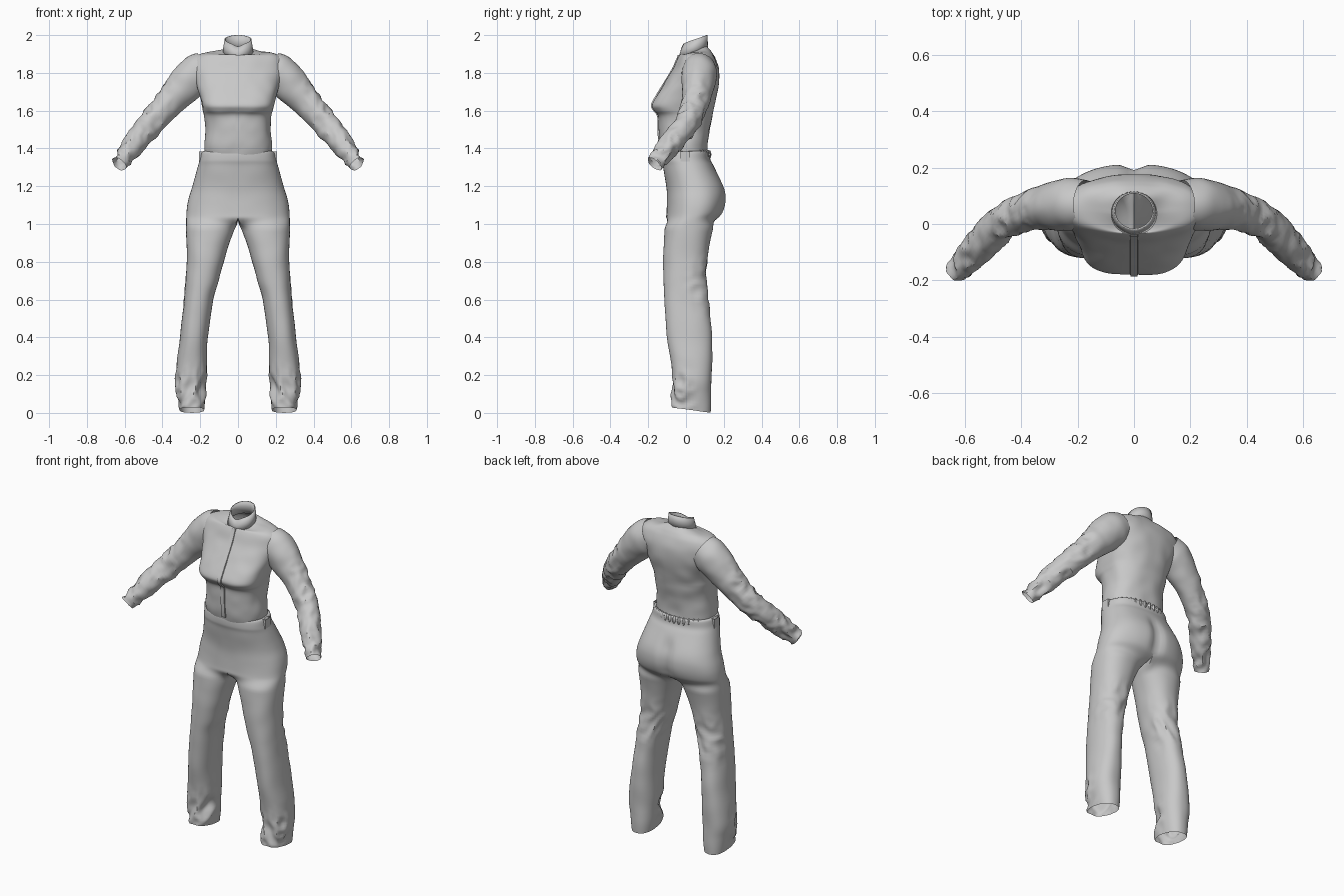
import bpy
import bmesh
import math
from mathutils import Vector, noise

cube = bpy.data.objects.get("Cube")
if cube:
    bpy.data.objects.remove(cube, do_unlink=True)

cloth = bpy.data.materials.new("grey_cloth")
cloth.use_nodes = True
GREY = (0.58, 0.58, 0.58, 1)
cloth.diffuse_color = GREY
cloth.node_tree.nodes["Principled BSDF"].inputs["Base Color"].default_value = GREY


def resample(rows, steps):
    """Smooth (Catmull-Rom) subdivision of key rows of numbers."""
    out = []
    last = len(rows) - 1
    for i in range(last):
        a, b, c, d = (rows[min(max(i + k, 0), last)] for k in (-1, 0, 1, 2))
        for s in range(steps):
            t = s / steps
            out.append([q + t * ((r - p) / 2 + t * ((p - 2.5 * q + 2 * r - w / 2)
                        + t * (1.5 * (q - r) + (w - p) / 2)))
                        for p, q, r, w in zip(a, b, c, d)])
    out.append(list(rows[last]))
    return out


def power(v, n):
    return math.copysign(abs(v) ** (2 / n), v)


def smooth_range(v, a, b):
    t = min(max((v - a) / (b - a), 0), 1)
    return t * t * (3 - 2 * t)


def loft(name, rings, rumple=None, mirror=False, angle=40):
    """Skin a list of closed rings, then crease the cloth along its normals."""
    bm = bmesh.new()
    loops = [[bm.verts.new(p) for p in ring] for ring in rings]
    for lo, hi in zip(loops, loops[1:]):
        n = len(lo)
        for i in range(n):
            j = (i + 1) % n
            bm.faces.new((lo[i], lo[j], hi[j], hi[i]))
    if mirror:
        inner = [f for f in bm.faces if all(v.co.x < 1e-4 for v in f.verts)]
        bmesh.ops.delete(bm, geom=inner, context='FACES')
    bmesh.ops.recalc_face_normals(bm, faces=bm.faces)
    bm.normal_update()
    if rumple:
        moves = [(v, v.normal * rumple(v.co)) for v in bm.verts]
        for v, move in moves:
            if mirror and v.co.x < 1e-4:
                move.x = 0
            v.co += move
    mesh = bpy.data.meshes.new(name)
    bm.to_mesh(mesh)
    bm.free()
    obj = bpy.data.objects.new(name, mesh)
    bpy.context.collection.objects.link(obj)
    mesh.materials.append(cloth)
    bpy.ops.object.select_all(action='DESELECT')
    obj.select_set(True)
    bpy.context.view_layer.objects.active = obj
    bpy.ops.object.shade_smooth_by_angle(angle=math.radians(angle))
    if mirror:
        mod = obj.modifiers.new("mirror", 'MIRROR')
        mod.merge_threshold = 0.0005
    return obj


def folds(p, scale):
    """Sharp ridged creases, roughly between -1 and 1."""
    n = noise.noise(p * scale + Vector((3.1, 7.7, 1.3)))
    return 0.6 - 2.2 * abs(n)


# Jacket body: height, half width, front y, back y, front squareness, front drop
TORSO = [
    (1.35, .175, -.125, .115, 2.3, 0), (1.42, .18, -.14, .115, 2.4, 0),
    (1.5, .172, -.145, .125, 2.5, 0), (1.57, .178, -.147, .14, 2.8, 0),
    (1.6, .184, -.168, .146, 3.3, 0), (1.63, .19, -.18, .152, 3.4, 0),
    (1.68, .203, -.155, .163, 3, 0), (1.75, .225, -.112, .174, 2.6, 0),
    (1.82, .245, -.07, .173, 2.4, 0), (1.875, .24, -.045, .157, 2.3, 0),
    (1.905, .2, -.035, .14, 2.2, .01), (1.925, .13, -.032, .122, 2, .03),
    (1.94, .077, -.03, .108, 2, .05)]
torso_rows = resample(TORSO, 5)


def torso_ring(row, count=72):
    z, hw, yf, yb, n, drop = row
    mid, half = (yf + yb) / 2, (yb - yf) / 2
    ring = []
    for i in range(count):
        a = math.tau * i / count
        c, s = math.cos(a), math.sin(a)
        k = n if s < 0 else 2.4
        ring.append((hw * power(c, k), mid + half * power(s, k), z - drop * (1 - s) / 2))
    return ring


loft("jacket_body", [torso_ring(r) for r in torso_rows],
     lambda p: .004 * noise.noise(p * 14))

# Sleeves: centre x, y, z and radius from the shoulder to the cuff
SLEEVE = [
    (.17, .07, 1.82, .095), (.215, .07, 1.795, .104), (.26, .066, 1.755, .1),
    (.31, .06, 1.7, .089), (.37, .047, 1.635, .077), (.45, .012, 1.545, .068),
    (.52, -.05, 1.46, .063), (.58, -.113, 1.385, .055), (.628, -.168, 1.318, .042)]
sleeve_rows = resample(SLEEVE, 8)


def sleeve_rings(count=36):
    pts = [Vector(r[:3]) for r in sleeve_rows]
    rings = []
    for i, p in enumerate(pts):
        t = (pts[min(i + 1, len(pts) - 1)] - pts[max(i - 1, 0)]).normalized()
        side = t.cross(Vector((0, 0, 1))).normalized()
        up = side.cross(t)
        r = sleeve_rows[i][3]
        rings.append([p + r * (up * math.cos(a) + side * .9 * math.sin(a))
                      for a in (math.tau * k / count for k in range(count))])
    return rings


def sleeve_rumple(p):
    w = smooth_range(p.x, .3, .45)
    return .003 * noise.noise(p * 15) + .011 * w * folds(p, 17)


loft("sleeves", sleeve_rings(), sleeve_rumple, mirror=True, angle=35)

# Trousers: height, inner x, outer x, front y, back y
TROUSERS = [
    (1.385, 0, .17, -.115, .11), (1.382, 0, .193, -.13, .125),
    (1.34, 0, .203, -.13, .13), (1.3, 0, .213, -.12, .152), (1.2, 0, .24, -.105, .203),
    (1.13, 0, .262, -.101, .213), (1.06, 0, .273, -.103, .195),
    (1, .008, .276, -.11, .152), (.9, .045, .272, -.117, .126),
    (.8, .075, .27, -.12, .112), (.7, .102, .276, -.119, .106),
    (.6, .13, .285, -.115, .12), (.4, .16, .308, -.1, .138),
    (.2, .166, .33, -.068, .136), (.1, .17, .324, -.072, .133), (.015, .178, .31, -.074, .13)]


def trouser_ring(row, outer=44, inner=12):
    z, xin, xout, yf, yb = row
    mid, half = (yf + yb) / 2, (yb - yf) / 2
    cx, rx = (xin + xout) / 2, (xout - xin) / 2
    hip = smooth_range(z, .97, 1.04)
    seat = smooth_range(z, .98, 1.08) * (1 - smooth_range(z, 1.2, 1.3))
    hem = 1 - smooth_range(z, 0, .12)
    ring = []
    for i in range(outer + inner):
        # outer arc wraps the hip; inner arc collapses on the centre line above the crotch
        if i <= outer:
            f = 2 * i / outer - 1
            a, h = math.radians(150) * f, math.pi / 2 * f
            hx, hy = xout * power(max(math.cos(h), 0), 2.3), power(math.sin(h), 2.3)
            if i in (0, outer):
                hx = 0
        else:
            f = (i - outer) / inner
            a = math.radians(150 + 60 * f)
            hx, hy = 0, 1 - 2 * f
        lx, ly = cx + rx * power(math.cos(a), 2.3), power(math.sin(a), 2.3)
        x = lx + (hx - lx) * hip
        s = ly + (hy - ly) * hip
        y = mid + half * s
        if s > 0:
            y -= .022 * seat * math.exp(-(x / .035) ** 2)
        ring.append((x, y, z - .015 * hem * s))
    return ring


def trouser_rumple(p):
    knee = smooth_range(p.z, .5, .62) * (1 - smooth_range(p.z, .72, .88))
    knee *= smooth_range(p.y, -.03, .06)
    ankle = (1 - smooth_range(p.z, .18, .3)) * (1 - smooth_range(p.y, -.03, .08))
    ankle *= smooth_range(p.z, 0, .05)
    slanted = Vector((p.x, p.y, p.z + p.x * .6))
    return (.003 * noise.noise(p * 9) + .009 * knee * folds(slanted, 14)
            + .016 * ankle * folds(slanted, 13))


loft("trousers", [trouser_ring(r) for r in resample(TROUSERS, 7)],
     trouser_rumple, mirror=True)


# Stand collar, higher at the back, notched at the front
def collar_ring(radius, front, back, depth):
    ring = []
    for i in range(48):
        a = math.tau * i / 48
        x, s = radius * math.cos(a), math.sin(a)
        notch = depth * math.exp(-(x / .03) ** 2) if s < 0 else 0
        ring.append((x, .037 + radius * .95 * s + (front + back - 3.8) * .06,
                     front + (back - front) * (s + 1) / 2 - notch))
    return ring


collar = loft("collar", [collar_ring(.082, 1.89, 1.925, .01), collar_ring(.077, 1.92, 1.965, .01),
                         collar_ring(.071, 1.955, 2, .015)])
thick = collar.modifiers.new("thickness", 'SOLIDIFY')
thick.thickness = .006

# Front zip placket following the chest
zip_rows = [r for r in torso_rows if 1.38 < r[0] < 1.9]
loft("zip_placket", [[(-.016, r[2] + .008, r[0]), (-.012, r[2] - .006, r[0]),
                      (.012, r[2] - .006, r[0]), (.016, r[2] + .008, r[0])]
                     for r in zip_rows], angle=25)

# Gathered elastic across the back of the waist
gather = []
for i in range(73):
    a = math.radians(35 + 110 * i / 72)
    centre = Vector((.19 * math.cos(a), .122 * math.sin(a), 1.368))
    out = Vector((math.cos(a), math.sin(a), 0))
    puff = .008 + .005 * math.sin(i * 1.05)
    gather.append([centre + out * puff * math.cos(b) + Vector((0, 0, 2 * puff * math.sin(b)))
                   for b in (math.tau * k / 8 for k in range(8))])
loft("waist_gathers", gather)

# Side tabs on the waistband
tab = [[(x, y, z) for x, y in ((.188, -.03), (.206, -.03), (.206, .02), (.188, .02))]
       for z in (1.33, 1.385)]
loft("waist_tabs", tab, mirror=True)
